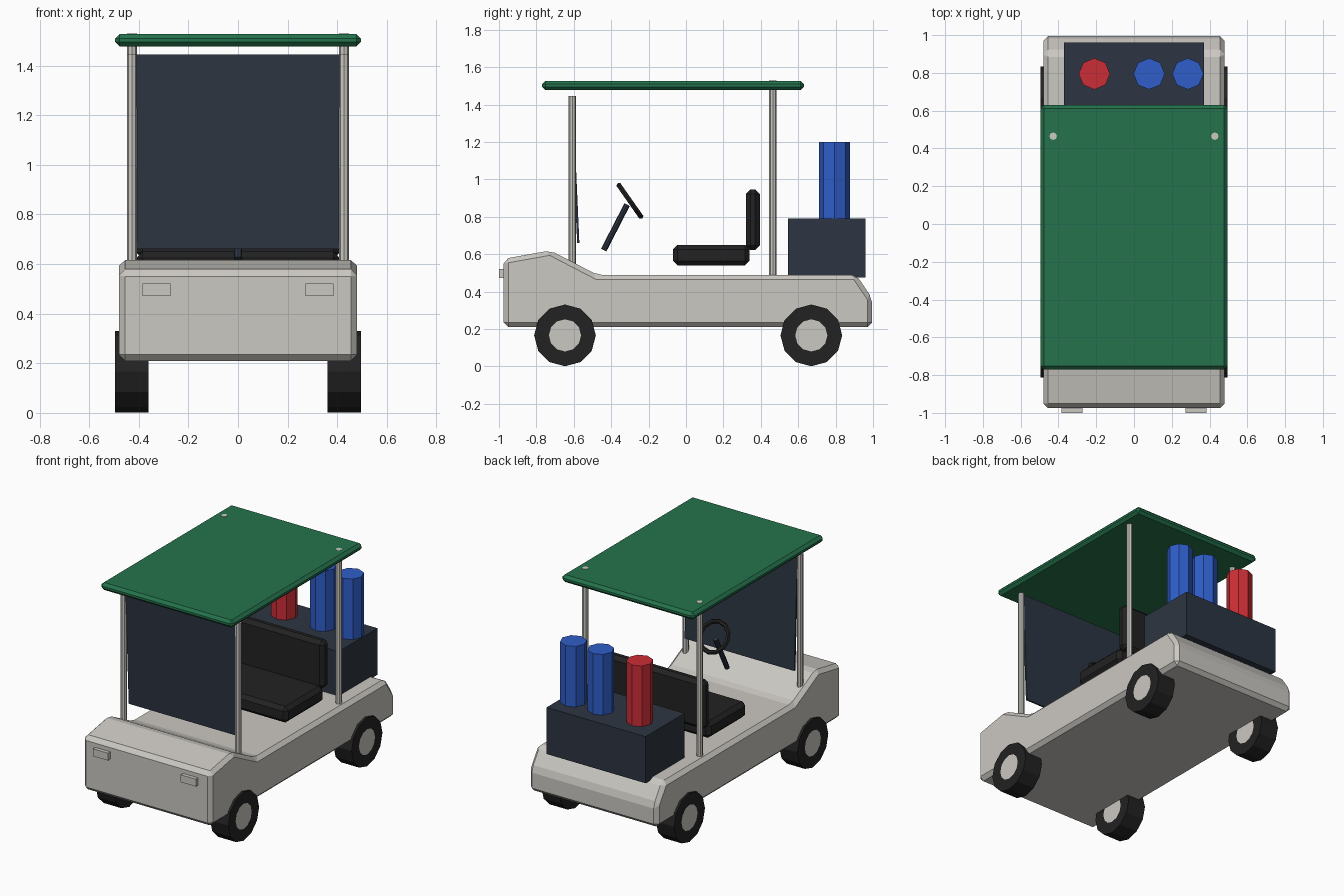
import bpy
import bmesh
from math import atan2, pi
from mathutils import Matrix, Vector

if "Cube" in bpy.data.objects:
    bpy.data.objects.remove(bpy.data.objects["Cube"])


def material(name, rgb):
    m = bpy.data.materials.new(name)
    m.use_nodes = True
    m.diffuse_color = (*rgb, 1)
    node = next(n for n in m.node_tree.nodes if n.type == 'BSDF_PRINCIPLED')
    node.inputs["Base Color"].default_value = (*rgb, 1)
    return m


SHELL = material("warm white paint", (0.60, 0.58, 0.54))
GREEN = material("green canopy", (0.018, 0.17, 0.072))
NAVY = material("dark navy", (0.026, 0.036, 0.054))
BLACK = material("black rubber", (0.016, 0.016, 0.016))
BLUE = material("blue bag", (0.028, 0.11, 0.58))
RED = material("red bag", (0.60, 0.027, 0.037))


def finish(name, bm, *mats, bevel=0):
    bmesh.ops.recalc_face_normals(bm, faces=bm.faces[:])
    mesh = bpy.data.meshes.new(name)
    bm.to_mesh(mesh)
    bm.free()
    for m in mats:
        mesh.materials.append(m)
    ob = bpy.data.objects.new(name, mesh)
    bpy.context.collection.objects.link(ob)
    if bevel:
        mod = ob.modifiers.new("Bevel", 'BEVEL')
        mod.width = bevel
        mod.segments = 1
        mod.limit_method = 'ANGLE'
        mod.angle_limit = 0.42
    return ob


def box(name, x, y, z, mat, bevel=0):
    """Box from (min, max) ranges on each axis."""
    bm = bmesh.new()
    size = [r[1] - r[0] for r in (x, y, z)]
    mid = [(r[1] + r[0]) / 2 for r in (x, y, z)]
    bmesh.ops.create_cube(bm, size=1, matrix=Matrix.Translation(mid) @ Matrix.Diagonal((*size, 1)))
    return finish(name, bm, mat, bevel=bevel)


def rod(name, start, end, radius, mat, sides=8):
    """Closed cylinder between two points."""
    a, b = Vector(start), Vector(end)
    turn = (b - a).to_track_quat('Z', 'Y').to_matrix().to_4x4()
    bm = bmesh.new()
    bmesh.ops.create_cone(bm, cap_ends=True, segments=sides, radius1=radius, radius2=radius,
                          depth=(b - a).length, matrix=Matrix.Translation((a + b) / 2) @ turn)
    return finish(name, bm, mat)


def wheel(name, x, y):
    """Twelve-sided tyre with a pale hub inset on both faces."""
    bm = bmesh.new()
    place = Matrix.Translation((x, y, 0.166)) @ Matrix.Rotation(pi / 2, 4, 'Y')
    bmesh.ops.create_cone(bm, cap_ends=True, segments=12, radius1=0.165, radius2=0.165,
                          depth=0.135, matrix=place)
    caps = [f for f in bm.faces if len(f.verts) > 4]
    bmesh.ops.inset_individual(bm, faces=caps, thickness=0.079)
    for f in bm.faces:
        f.material_index = 1 if len(f.verts) > 4 else 0
    finish(name, bm, BLACK, SHELL)


# Body shell: side profile extruded across the width
profile = [(-0.975, 0.21), (-0.975, 0.575), (-0.725, 0.62), (-0.475, 0.49),
           (0.91, 0.49), (0.995, 0.365), (0.995, 0.21)]
bm = bmesh.new()
side = bm.faces.new([bm.verts.new((-0.48, y, z)) for y, z in profile])
out = bmesh.ops.extrude_face_region(bm, geom=[side])
bmesh.ops.translate(bm, vec=(0.96, 0, 0), verts=[v for v in out["geom"] if isinstance(v, bmesh.types.BMVert)])
finish("body", bm, SHELL, bevel=0.025)

# Paired parts
for label, s in (("left", 1), ("right", -1)):
    wheel("front_wheel_" + label, s * 0.428, -0.647)
    wheel("rear_wheel_" + label, s * 0.428, 0.67)
    rod("front_post_" + label, (s * 0.428, -0.607, 0.53), (s * 0.428, -0.607, 1.445), 0.02, SHELL)
    rod("rear_post_" + label, (s * 0.428, 0.465, 0.475), (s * 0.428, 0.465, 1.529), 0.02, SHELL)
    box("headlight_" + label, sorted((s * 0.272, s * 0.385)), (-1.0, -0.96), (0.472, 0.522), SHELL)

# Canopy and tilted windscreen
box("roof", (-0.495, 0.495), (-0.77, 0.63), (1.477, 1.527), GREEN, bevel=0.018)
low, high = Vector((0, -0.576, 0.66)), Vector((0, -0.611, 1.445))
span = high - low
screen = box("windscreen", (-0.41, 0.41), (-0.006, 0.006), (-span.length / 2, span.length / 2), NAVY)
screen.location = (low + high) / 2
screen.rotation_euler.x = atan2(-span.y, span.z)

# Bench seat
box("seat_cushion", (-0.41, 0.41), (-0.07, 0.34), (0.54, 0.65), BLACK, bevel=0.025)
box("seat_back", (-0.41, 0.41), (0.32, 0.395), (0.622, 0.947), BLACK, bevel=0.025)

# Steering column and wheel
rod("steering_column", (0, -0.44, 0.622), (0, -0.315, 0.865), 0.016, NAVY)
bpy.ops.mesh.primitive_torus_add(major_segments=12, minor_segments=6, major_radius=0.1, minor_radius=0.015,
                                 location=(0, -0.30, 0.885), rotation=(-0.96, 0, 0))
ring = bpy.context.object
ring.name = "steering_wheel"
ring.data.materials.append(BLACK)

# Rear cargo box with three upright bags
box("cargo_box", (-0.37, 0.37), (0.545, 0.96), (0.475, 0.79), NAVY)
for name, x, mat in (("bag_red", -0.21, RED), ("bag_blue_inner", 0.08, BLUE), ("bag_blue_outer", 0.285, BLUE)):
    rod(name, (x, 0.795, 0.77), (x, 0.795, 1.2), 0.083, mat)
